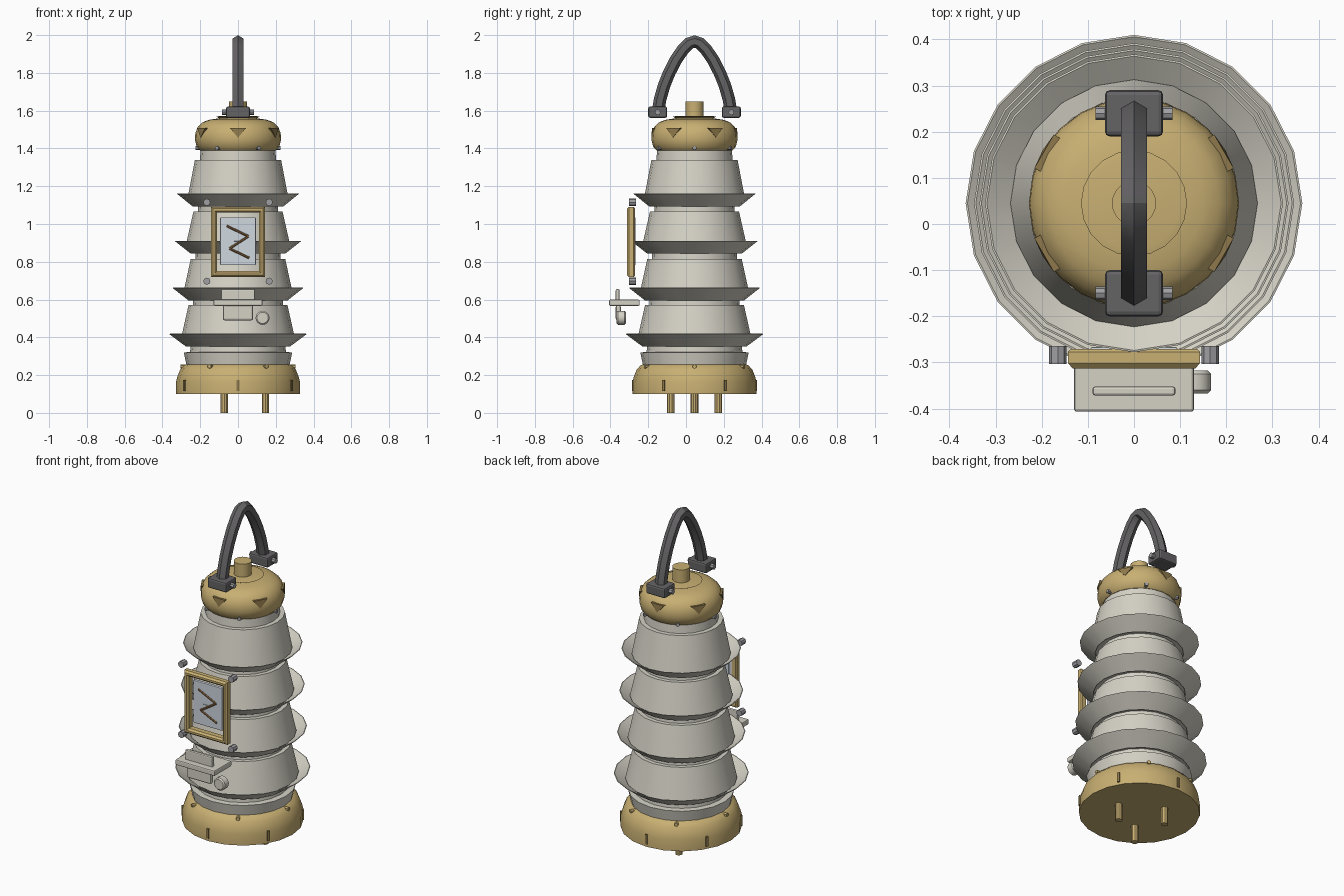
import bpy, bmesh
from math import sin, cos, pi, radians, atan2
from mathutils import Vector, Matrix

if "Cube" in bpy.data.objects:
    bpy.data.objects.remove(bpy.data.objects["Cube"])

CY = 0.045   # body axis sits slightly behind the origin


def mat(name, r, g, b):
    m = bpy.data.materials.new(name)
    m.diffuse_color = (r, g, b, 1)
    m.use_nodes = True
    m.node_tree.nodes["Principled BSDF"].inputs["Base Color"].default_value = m.diffuse_color
    return m


GOLD = mat("gold", 0.58, 0.43, 0.17)
DARKGOLD = mat("dark_gold", 0.27, 0.19, 0.07)
CERAMIC = mat("ceramic", 0.66, 0.64, 0.56)
DARK = mat("dark_metal", 0.13, 0.125, 0.13)
STEEL = mat("steel", 0.35, 0.35, 0.37)
GLASS = mat("glass", 0.62, 0.68, 0.74)
COPPER = mat("copper", 0.25, 0.13, 0.05)


def make(name, bm, m, smooth=False, bevel=0):
    bmesh.ops.recalc_face_normals(bm, faces=bm.faces)
    me = bpy.data.meshes.new(name)
    bm.to_mesh(me)
    bm.free()
    ob = bpy.data.objects.new(name, me)
    bpy.context.collection.objects.link(ob)
    me.materials.append(m)
    if bevel:
        b = ob.modifiers.new("bevel", "BEVEL")
        b.width, b.segments = bevel, 2
    if smooth:
        bpy.ops.object.select_all(action="DESELECT")
        ob.select_set(True)
        bpy.context.view_layer.objects.active = ob
        bpy.ops.object.shade_smooth_by_angle(angle=radians(30))
    return ob


def bridge(bm, loops, closed=False):
    n = len(loops[0])
    pairs = list(zip(loops, loops[1:])) + ([(loops[-1], loops[0])] if closed else [])
    for a, b in pairs:
        for i in range(n):
            j = (i + 1) % n
            bm.faces.new((a[i], a[j], b[j], b[i]))


def lathe(name, prof, m, n=20, closed=False):
    bm = bmesh.new()
    loops = [[bm.verts.new((r * cos(2*pi*i/n), CY + r * sin(2*pi*i/n), z)) for i in range(n)]
             for r, z in prof]
    bridge(bm, loops, closed)
    if not closed:
        bm.faces.new(loops[0])
        bm.faces.new(loops[-1])
    return make(name, bm, m, True)


def box(name, lo, hi, m, bevel=0.006):
    lo, hi = Vector(lo), Vector(hi)
    bm = bmesh.new()
    bmesh.ops.create_cube(bm, size=1, matrix=Matrix.Translation((lo + hi) / 2) @ Matrix.Diagonal((*(hi - lo), 1)))
    return make(name, bm, m, False, bevel)


def rod(name, a, b, r, m, n=8):
    a, b = Vector(a), Vector(b)
    d = b - a
    bm = bmesh.new()
    bmesh.ops.create_cone(bm, cap_ends=True, segments=n, radius1=r, radius2=r, depth=d.length,
                          matrix=Matrix.Translation((a + b) / 2) @ d.to_track_quat("Z", "Y").to_matrix().to_4x4())
    return make(name, bm, m, n > 12)


def polar(r, deg, z):
    return (r * cos(radians(deg)), CY + r * sin(radians(deg)), z)


# insulator segments, each a frustum sitting in an upward flaring dish
# (rim z, rim radius, segment top z, segment top radius, segment bottom radius)
for i, (z, rr, tz, tr, br) in enumerate([(1.16, .323, 1.34, .228, .268), (.91, .335, 1.065, .236, .278),
                                         (.662, .347, .815, .25, .29), (.418, .365, .57, .262, .303)]):
    lathe(f"insulator_segment_{i}", [(br - .03, z - .06), (br, z - .03), (tr, tz), (tr - .02, tz)], CERAMIC)
    b = br - .028
    lathe(f"dish_{i}", [(b, z - .067), (rr, z), (rr - .004, z + .001), (b, z - .055)], CERAMIC, closed=True)

# inner core, neck and lower collar
lathe("core", [(.262, .24), (.25, .36), (.21, 1.1), (.19, 1.3)], CERAMIC)
lathe("neck", [(.205, 1.3), (.197, 1.4)], CERAMIC)
lathe("lower_collar", [(.272, .25), (.287, .32), (.26, .322)], CERAMIC)

# gold base and cap
lathe("base", [(.328, .1), (.328, .165), (.32, .195), (.306, .23), (.285, .252), (.262, .26)], GOLD)
lathe("cap", [(.2, 1.39), (.218, 1.408), (.228, 1.445), (.226, 1.48), (.212, 1.515), (.185, 1.54),
              (.15, 1.552), (.1, 1.56)], GOLD, 24)
lathe("cap_disc", [(.085, 1.552), (.115, 1.568), (.1, 1.571)], GOLD)
lathe("top_terminal", [(.048, 1.55), (.048, 1.648)], GOLD)

# contact pins
for i, a in enumerate((0, 120, 240)):
    rod(f"pin_{i}", polar(.145, a, 0), polar(.145, a, .12), .02, GOLD, 10)

# six triangular vents, base slots and bolts around the axis
for i in range(6):
    a = 30 + 60 * i
    out, side = Vector((cos(radians(a)), sin(radians(a)), 0)), Vector((-sin(radians(a)), cos(radians(a)), 0))
    bm = bmesh.new()
    loops = [[bm.verts.new(Vector((0, CY, z)) + out * r + side * s)
              for s, z, r in ((-.042, 1.507, ro), (.042, 1.507, ro), (0, 1.457, ro + .004))]
             for ro in (.19, .225)]
    bridge(bm, loops)
    bm.faces.new(loops[0])
    bm.faces.new(loops[1])
    make(f"cap_vent_{i}", bm, DARKGOLD)
    bm = bmesh.new()
    bmesh.ops.create_cube(bm, size=1, matrix=Matrix.Translation(polar(.322, a, .145))
                          @ Matrix.Rotation(radians(a), 4, "Z") @ Matrix.Diagonal((.02, .014, .058, 1)))
    make(f"base_slot_{i}", bm, DARKGOLD)
    rod(f"base_bolt_{i}", polar(.27, a + 30, .246), polar(.304, a + 30, .246), .011, GOLD, 6)
    rod(f"cap_bolt_{i}", polar(.19, a + 30, 1.402), polar(.225, a + 30, 1.402), .011, STEEL, 6)

# arched handle with hexagonal section, mirrored about the body axis
half = [(-.192, 1.6), (-.182, 1.66), (-.162, 1.73), (-.134, 1.8), (-.098, 1.87), (-.06, 1.925), (-.028, 1.957)]
path = half + [(0, 1.966)] + [(-y, z) for y, z in reversed(half)]
bm = bmesh.new()
loops = []
for i, (y, z) in enumerate(path):
    p, q = path[max(i - 1, 0)], path[min(i + 1, len(path) - 1)]
    t = atan2(q[1] - p[1], q[0] - p[0])
    loops.append([bm.verts.new((.033 * sin(k*pi/3), CY + y - sin(t) * .033 * cos(k*pi/3),
                                z + cos(t) * .033 * cos(k*pi/3))) for k in range(6)])
bridge(bm, loops)
bm.faces.new(loops[0])
bm.faces.new(loops[-1])
make("handle", bm, DARK, True)
for n, s in (("front", -1), ("back", 1)):
    y = CY + s * .195
    box(f"handle_clamp_{n}", (-.063, y - .05, 1.562), (.063, y + .05, 1.622), DARK, .01)
    rod(f"clamp_bolt_{n}", (-.084, y, 1.592), (.084, y, 1.592), .015, STEEL)

# gauge frame: rectangular ring with chamfered edges
bm = bmesh.new()
loops = [[bm.verts.new((sx * (.143 - d), y, .905 + sz * (.186 - d)))
          for sx, sz in ((-1, -1), (1, -1), (1, 1), (-1, 1))]
         for d, y in ((.006, -.271), (0, -.277), (0, -.302), (.01, -.313), (.021, -.313), (.031, -.302), (.031, -.271))]
bridge(bm, loops, True)
make("gauge_frame", bm, GOLD)
box("gauge_screen", (-.094, -.285, .782), (.094, -.267, 1.035), GLASS, .003)
zig = [(-.06, .99), (.055, .935), (-.045, .87), (.06, .82)]
for i, (a, b) in enumerate(zip(zig, zig[1:])):
    rod(f"gauge_wire_{i}", (a[0], -.287, a[1]), (b[0], -.287, b[1]), .006, COPPER, 6)
for i, (x, z) in enumerate([(x, z) for x in (-.165, .165) for z in (.697, 1.115)]):
    rod(f"gauge_bolt_{i}", (x, -.303, z), (x, -.265, z), .019, STEEL)

# switch shelf, lever plates and knob
box("shelf", (-.13, -.407, .567), (.13, -.245, .599), CERAMIC)
box("upper_plate", (-.09, -.372, .59), (.09, -.352, .655), CERAMIC)
box("lower_plate", (-.08, -.372, .49), (.08, -.345, .57), CERAMIC, .01)
ob = rod("knob", (.13, -.367, .503), (.13, -.318, .503), .037, CERAMIC, 16)
ob.modifiers.new("bevel", "BEVEL").width = .007
